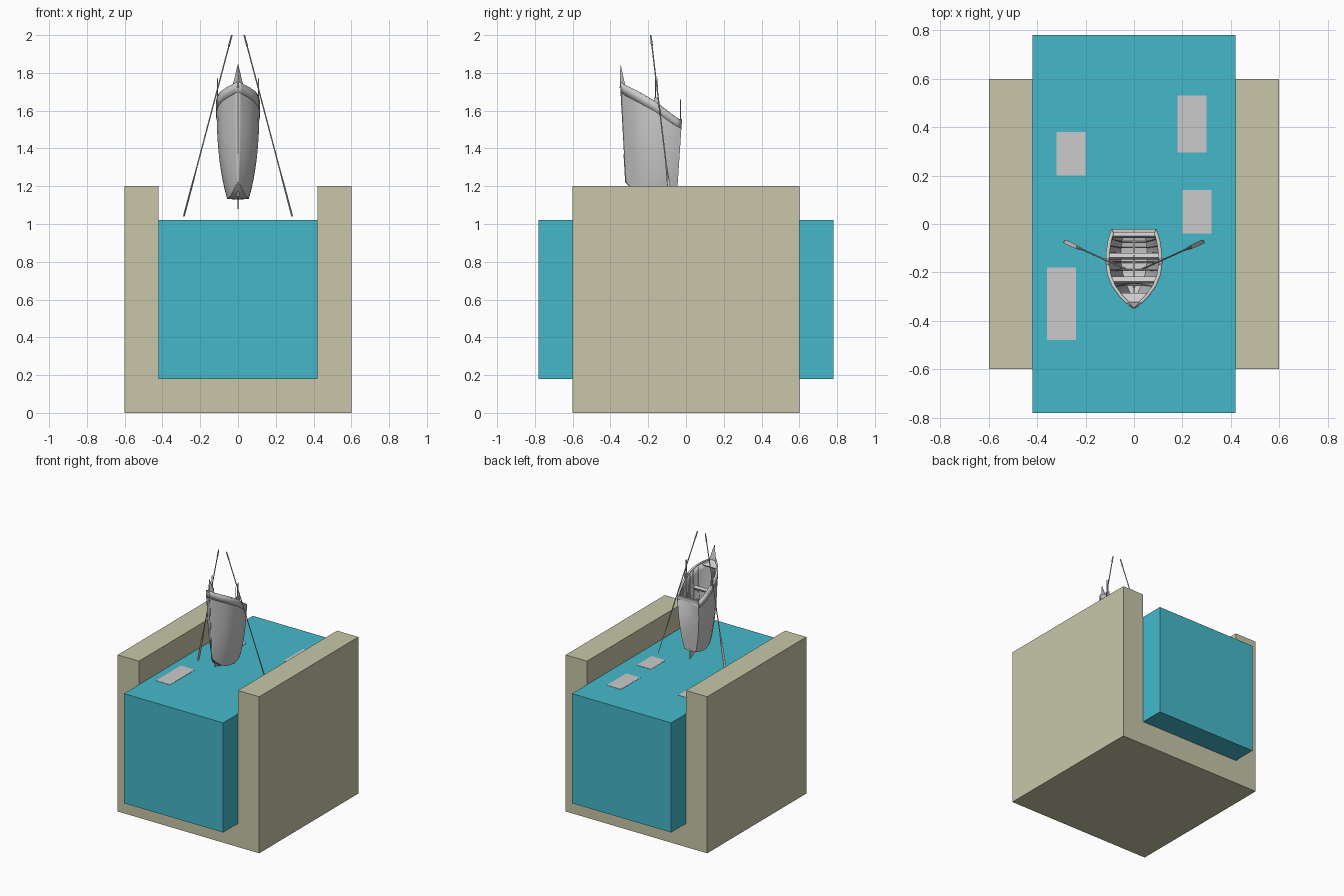
import bpy, bmesh, math
from mathutils import Vector

if "Cube" in bpy.data.objects:
    bpy.data.objects.remove(bpy.data.objects["Cube"])


def material(name, rgb):
    m = bpy.data.materials.new(name)
    m.diffuse_color = (*rgb, 1)
    m.use_nodes = True
    m.node_tree.nodes["Principled BSDF"].inputs["Base Color"].default_value = m.diffuse_color
    return m


def mesh(name, verts, faces, mat=None, thick=0, smooth=False):
    me = bpy.data.meshes.new(name)
    me.from_pydata([tuple(v) for v in verts], [], faces)
    bm = bmesh.new()
    bm.from_mesh(me)
    bmesh.ops.recalc_face_normals(bm, faces=bm.faces)
    bm.to_mesh(me)
    bm.free()
    ob = bpy.data.objects.new(name, me)
    bpy.context.collection.objects.link(ob)
    if mat:
        me.materials.append(mat)
    if smooth:
        bpy.context.view_layer.objects.active = ob
        bpy.ops.object.select_all(action='DESELECT')
        ob.select_set(True)
        bpy.ops.object.shade_smooth_by_angle(angle=math.radians(35))
    if thick:
        s = ob.modifiers.new("thickness", 'SOLIDIFY')
        s.thickness = thick
        s.offset = 0
    return ob


def extrude(name, profile, offset, mat=None):
    n = len(profile)
    top = [Vector(p) + Vector(offset) for p in profile]
    sides = [(i, (i + 1) % n, n + (i + 1) % n, n + i) for i in range(n)]
    return mesh(name, list(profile) + top,
                [tuple(range(n)), tuple(range(n, 2 * n))] + sides, mat)


def box(name, x0, x1, y0, y1, z0, z1, mat=None):
    return extrude(name, [(x0, y0, z0), (x1, y0, z0), (x1, y1, z0), (x0, y1, z0)],
                   (0, 0, z1 - z0), mat)


def rod(name, a, b, r1, r2=None, n=10):
    a, b = Vector(a), Vector(b)
    bpy.ops.mesh.primitive_cone_add(vertices=n, radius1=r1, radius2=r2 or r1,
                                    depth=(b - a).length, location=(a + b) / 2)
    ob = bpy.context.object
    ob.name = name
    ob.rotation_euler = (b - a).to_track_quat('Z', 'Y').to_euler()
    bpy.ops.object.shade_smooth_by_angle()
    return ob


def sheet(name, rows, thick, extra=(), smooth=True):
    n = len(rows[0])
    faces = [(i * n + j, i * n + j + 1, (i + 1) * n + j + 1, (i + 1) * n + j)
             for i in range(len(rows) - 1) for j in range(n - 1)]
    return mesh(name, [p for r in rows for p in r], faces + list(extra),
                thick=thick, smooth=smooth)


stone = material("stone", (0.58, 0.565, 0.397))
blue = material("water", (0.06, 0.485, 0.59))

# Stone channel and water block
extrude("channel", [(x, -0.6, z) for x, z in (
    (-0.6, 0), (0.6, 0), (0.6, 1.2), (0.42, 1.2), (0.42, 0.18),
    (-0.42, 0.18), (-0.42, 1.2), (-0.6, 1.2))], (0, 1.2, 0), stone)
box("water", -0.42, 0.42, -0.78, 0.78, 0.18, 1.02, blue)

# Flat patches on the water
for x0, x1, y0, y1 in ((0.18, 0.30, 0.295, 0.53), (0.20, 0.32, -0.04, 0.14),
                       (-0.32, -0.20, 0.20, 0.38), (-0.36, -0.24, -0.48, -0.18)):
    box("surface_patch", x0, x1, y0, y1, 1.015, 1.022)

# Hull stations, stern to bow: rim y, half width, z; chine y, half width, z
ST = [(-0.024, .088, 1.545, -.05, .048, 1.15), (-.07, .102, 1.575, -.085, .053, 1.14),
      (-.115, .109, 1.61, -.12, .056, 1.135), (-.16, .111, 1.645, -.16, .055, 1.135),
      (-.21, .104, 1.675, -.205, .048, 1.14), (-.255, .086, 1.70, -.245, .036, 1.155),
      (-.295, .057, 1.72, -.28, .020, 1.185), (-.325, .027, 1.735, -.303, .008, 1.21),
      (-.346, .002, 1.75, -.318, .001, 1.23)]


def point(t, s, side=1, inset=0.0):
    """Point on the hull side: t is the station, s goes from chine 0 to rim 1."""
    i = min(int(t), len(ST) - 2)
    yt, wt, zt, yb, wb, zb = [a + (b - a) * (t - i) for a, b in zip(ST[i], ST[i + 1])]
    x = max(wb + (wt - wb) * (1 - (1 - s) ** 2.5) - inset, 0.0005)
    return Vector((side * x, yb + (yt - yb) * s, zb + (zt - zb) * s))


def section(t, inset=0.0, lift=0.0, steps=9):
    port = [point(t, 1 - j / steps, -1, inset) for j in range(steps + 1)]
    star = [point(t, j / steps, 1, inset) for j in range(steps + 1)]
    port[-1].z += lift
    star[0].z += lift
    mid = (port[-1] + star[0]) / 2 - Vector((0, 0, 0.004))
    return port + [mid] + star


# Hull shell with transom
rows = [section(t / 2) for t in range(2 * len(ST) - 1)]
sheet("hull", rows, 0.005, [tuple(range(len(rows[0])))])

# Rails round the rim, and their flat caps
for side in (-1, 1):
    ts = [t / 2 for t in range(17)]
    sheet("rail", [[point(t, s, side, -0.003) for s in (0.9, 1.0)] for t in ts], 0.007)
    sheet("rail_cap", [[point(t, 1, side, -0.006), point(t, 1, side, 0.009)]
                       for t in ts], 0.006)
box("transom_cap", -0.088, 0.088, -0.036, -0.02, 1.53, 1.555)

# Ribs inside the hull
for t in (0.6, 1.3, 2.0, 2.9, 3.6, 4.3, 5.1):
    sheet("rib", [section(t, 0.004, 0.012), section(t + 0.12, 0.004, 0.012)], 0.005)

# Keelson, keel, skeg and stem
box("keelson", -0.004, 0.004, -0.28, -0.055, 1.145, 1.17)
extrude("keel", [(-0.002, y, z) for y, z in (
    (-0.045, 1.08), (-0.12, 1.115), (-0.24, 1.135), (-0.322, 1.22), (-0.331, 1.37),
    (-0.318, 1.37), (-0.30, 1.24), (-0.24, 1.16), (-0.045, 1.16))], (0.004, 0, 0))
rod("stem", (0, -0.317, 1.22), (0, -0.347, 1.76), 0.003)
mesh("bow_peak", [(0, -0.347, 1.85), (0, -0.351, 1.72), (-0.028, -0.322, 1.735),
                  (0.028, -0.322, 1.735)], [(0, 1, 2), (0, 1, 3), (0, 2, 3), (1, 2, 3)])

# Seats, each fitted between the hull sides
for name, t0, t1, s in (("stern_seat", 0.05, 0.5, 0.68), ("middle_seat", 2.2, 2.6, 0.72),
                        ("forward_seat", 4.3, 4.75, 0.72)):
    sheet(name, [[point(t, s, -1), point(t, s, 1)] for t in (t0, t1)], 0.02, smooth=False)
for y in (-0.132, -0.228):
    rod("seat_post", (0, y, 1.15), (0, y, 1.51), 0.004)

# Bow deck
sheet("bow_deck", [[point(t, 0.96, -1), point(t, 0.96, 1)] for t in (5.8, 6.4, 7, 7.9)],
      0.008, smooth=False)

# Oars and oarlocks, mirrored; stern pin
for sx in (-1, 1):
    grip, tip = Vector((sx * 0.033, -0.187, 2.0)), Vector((sx * 0.287, -0.072, 1.04))
    d = tip - grip
    rod("oar_shaft", grip, grip + d * 0.8, 0.0035)
    rod("oar_grip", grip, grip + d * 0.06, 0.004, 0.0055)
    wide = Vector((-sx * 0.415, 0.91, 0))
    pts = [grip + d * f + wide * w for f, w in (
        (0.7, 0.003), (0.8, 0.008), (0.98, 0.009), (1, 0.006),
        (1, -0.006), (0.98, -0.009), (0.8, -0.008), (0.7, -0.003))]
    mesh("oar_blade", pts, [tuple(range(8))], thick=0.003)
    for dy in (-0.006, 0.006):
        rod("oarlock", (sx * 0.109, -0.156 + dy, 1.62), (sx * 0.109, -0.156 + dy, 1.77), 0.002)
    box("oarlock_block", sx * 0.109 - 0.006, sx * 0.109 + 0.006, -0.17, -0.142, 1.62, 1.67)
rod("stern_pin", (0, -0.029, 1.5), (0, -0.029, 1.66), 0.002)
